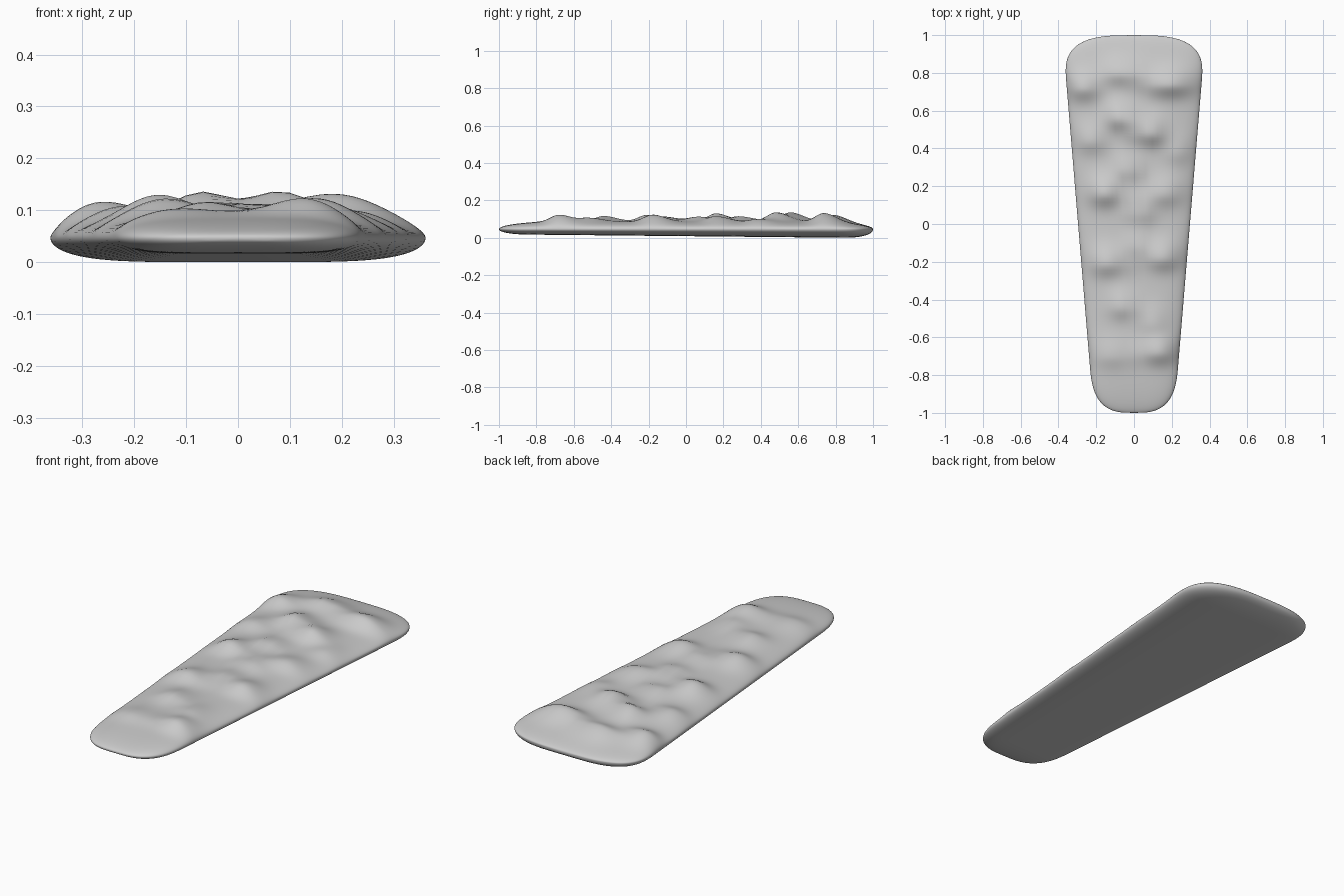
import bpy, bmesh, math

if "Cube" in bpy.data.objects:
    bpy.data.objects.remove(bpy.data.objects["Cube"])

# Bumps on the top: x, y, height, width
BUMPS = [
    (0.14, -0.68, 0.040, 0.10), (-0.13, -0.70, 0.018, 0.12), (-0.06, -0.44, 0.028, 0.08),
    (0.10, -0.52, 0.018, 0.08), (0.16, -0.18, 0.040, 0.10), (0.01, -0.11, 0.022, 0.06),
    (-0.15, -0.21, 0.038, 0.10), (0.03, 0.06, 0.026, 0.08), (-0.16, 0.16, 0.046, 0.09),
    (0.17, 0.16, 0.030, 0.10), (-0.03, 0.29, 0.030, 0.07), (0.08, 0.48, 0.048, 0.09),
    (-0.07, 0.56, 0.046, 0.08), (-0.24, 0.44, 0.030, 0.09), (0.24, 0.38, 0.020, 0.08),
    (0.20, 0.74, 0.052, 0.14), (-0.29, 0.72, 0.050, 0.10), (-0.06, 0.80, 0.040, 0.11),
]


def top_height(x, y):
    h = 0.090
    for bx, by, a, w in BUMPS:
        dy = y - by
        sy = 0.065 if dy < 0 else 0.095   # steeper towards the narrow end
        h += a * math.exp(-((x - bx) / w) ** 2 - (dy / sy) ** 2)
    return h


def end_round(y, r, n):
    q = max(0.0, (abs(y) - (1 - r)) / r)
    return max(0.0, 1 - q ** n) ** (1 / n)


def surface_point(y, ang):
    hw = (0.296 + 0.083 * y) * end_round(y, 0.25, 3)
    c, sn = math.cos(ang), math.sin(ang)
    s = math.copysign(abs(c) ** 0.6, c)
    x = hw * s
    rim = 0.048
    if sn >= 0:
        f = math.sqrt(max(0, 1 - abs(s) ** 3.5)) * end_round(y, 0.36, 2)
        z = rim + (top_height(x, y) - rim) * f
    else:
        f = math.sqrt(max(0, 1 - abs(s) ** 5)) * end_round(y, 0.16, 2.2)
        z = rim + (0.010 * (1 - y) - rim) * f
    return x, y, z


# Tapered slab skinned from cross-section rings
ROWS, SEG = 180, 96
bm = bmesh.new()
rings = []
for i in range(1, ROWS):
    t = -1 + 2 * i / ROWS
    y = 0.5 * t + 0.5 * math.sin(t * math.pi / 2)
    y = math.sin(y * math.pi / 2) * 0.6 + y * 0.4
    rings.append([bm.verts.new(surface_point(y, 2 * math.pi * k / SEG)) for k in range(SEG)])
for a, b in zip(rings, rings[1:]):
    for k in range(SEG):
        j = (k + 1) % SEG
        bm.faces.new((a[k], a[j], b[j], b[k]))

# Closed ends
for ring, y in ((rings[0], -1), (rings[-1], 1)):
    tip = bm.verts.new((0, y, 0.048))
    for k in range(SEG):
        bm.faces.new((tip, ring[k], ring[(k + 1) % SEG]))
bmesh.ops.recalc_face_normals(bm, faces=bm.faces)

# Rest on the ground
low = min(v.co.z for v in bm.verts)
for v in bm.verts:
    v.co.z -= low
for f in bm.faces:
    f.smooth = True
mesh = bpy.data.meshes.new("bumpy_slab")
bm.to_mesh(mesh)
bm.free()
bpy.context.collection.objects.link(bpy.data.objects.new("bumpy_slab", mesh))
